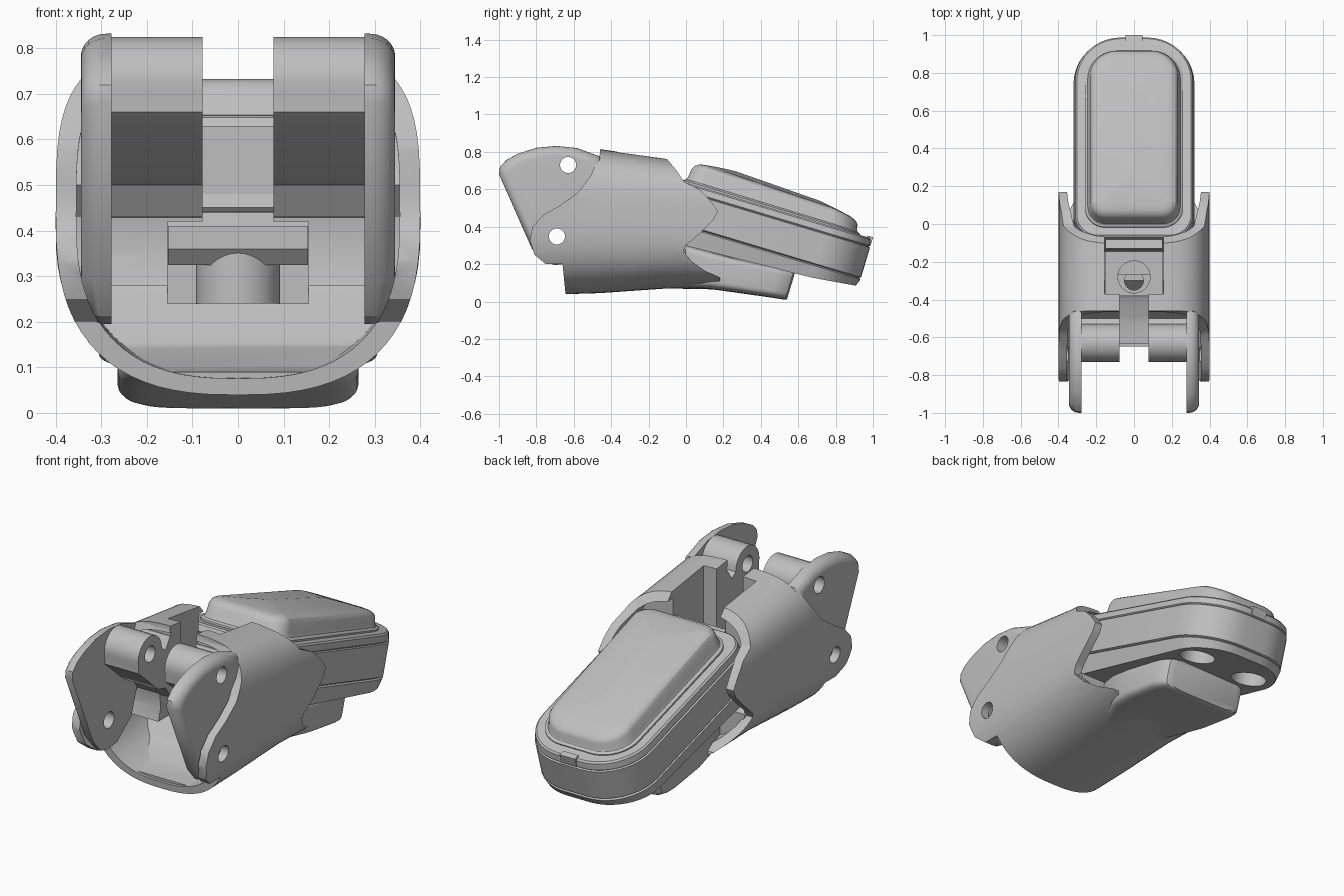
import bpy, bmesh, math
from mathutils import Vector

cube = bpy.data.objects.get("Cube")
if cube:
    bpy.data.objects.remove(cube, do_unlink=True)

grey = bpy.data.materials.new("plain grey")
grey.use_nodes = True
grey.diffuse_color = (0.52, 0.52, 0.52, 1)
grey.node_tree.nodes["Principled BSDF"].inputs["Base Color"].default_value = (0.52, 0.52, 0.52, 1)


def loft(name, rings):
    """Closed solid through rings with equal point counts."""
    bm = bmesh.new()
    loops = [[bm.verts.new(p) for p in ring] for ring in rings]
    n = len(loops[0])
    for a, b in zip(loops, loops[1:]):
        for i in range(n):
            j = (i + 1) % n
            bm.faces.new((a[i], a[j], b[j], b[i]))
    bm.faces.new(loops[0][::-1])
    bm.faces.new(loops[-1])
    bmesh.ops.recalc_face_normals(bm, faces=bm.faces)
    mesh = bpy.data.meshes.new(name)
    bm.to_mesh(mesh)
    bm.free()
    ob = bpy.data.objects.new(name, mesh)
    bpy.context.collection.objects.link(ob)
    mesh.materials.append(grey)
    return ob


def prism(name, poly, x0, x1):
    return loft(name, [[(x, y, z) for y, z in poly] for x in (x0, x1)])


def box(name, x, y, z):
    return prism(name, [(y[0], z[0]), (y[1], z[0]), (y[1], z[1]), (y[0], z[1])], *x)


def circle(cx, cy, r, n=40):
    return [(cx + r * math.cos(math.tau * i / n), cy + r * math.sin(math.tau * i / n)) for i in range(n)]


def rod(name, cy, r, z0, z1):
    return loft(name, [[(x, y, z) for x, y in circle(0, cy, r)] for z in (z0, z1)])


def cut(ob, cutter, op="DIFFERENCE"):
    mod = ob.modifiers.new("cut", "BOOLEAN")
    mod.operation, mod.solver, mod.object = op, "EXACT", cutter
    bpy.context.view_layer.objects.active = ob
    bpy.ops.object.modifier_apply(modifier=mod.name)
    bpy.data.objects.remove(cutter, do_unlink=True)


def pin_holes(ob):
    for y, z in ((-0.63, 0.73), (-0.69, 0.348)):
        cut(ob, prism("pin_cutter", circle(y, z, 0.043, 32), -0.6, 0.6))


# Cuff cross-section: fuller on top, rounder below
def section(y, half, top, bottom, n=72, n_top=3.6, n_bot=2.6, shear=0.0):
    mid, ring = (top + bottom) / 2, []
    for i in range(n):
        c, s = math.cos(math.tau * i / n), math.sin(math.tau * i / n)
        e = 2 / (n_top if s > 0 else n_bot)
        h = (top - bottom) / 2
        z = mid + math.copysign(abs(s) ** e, s) * h
        ring.append((math.copysign(abs(c) ** e, c) * half, y + shear * (z - bottom), z))
    return ring


def cuff_solid(name, wall):
    stations = ((-0.95, 0.84, 0.03), (-0.46, 0.815, 0.045), (-0.1, 0.765, 0.07), (0.4, 0.72, 0.06))
    return loft(name, [section(y, 0.4 - wall, t - wall * 0.8, b + wall * 0.8) for y, t, b in stations])


# Outer cuff, trimmed to its side outline
cuff_side = [(-0.64, 0), (-0.66, 0.2), (-0.75, 0.2), (-0.81, 0.25), (-0.835, 0.33), (-0.82, 0.4),
             (-0.76, 0.465), (-0.68, 0.51), (-0.58, 0.58), (-0.51, 0.67), (-0.48, 0.74), (-0.46, 0.79),
             (-0.46, 0.9), (-0.1, 0.9), (-0.1, 0.76), (-0.05, 0.7), (-0.01, 0.64), (0.07, 0.6),
             (0.13, 0.54), (0.17, 0.485), (0.15, 0.44), (0.08, 0.37), (0, 0.3), (-0.015, 0.27),
             (0.03, 0.215), (0.1, 0.165), (0.18, 0.13), (0.2, -0.05)]
cuff = cuff_solid("outer_cuff", 0)
hollow = cuff_solid("hollow_cutter", 0.045)
for ring_end in (-0.95, 0.4):
    for v in hollow.data.vertices:
        if abs(v.co.y - ring_end) < 0.001:
            v.co.y += 0.02 if ring_end > 0 else -0.02
cut(cuff, hollow)
cut(cuff, prism("side_trim", cuff_side, -0.6, 0.6), "INTERSECT")


def slots(ob):
    cut(ob, box("slot_cutter", (-0.155, 0.155), (-0.37, 0.3), (0.4, 1)))
    cut(ob, box("gap_cutter", (-0.078, 0.078), (-0.9, -0.36), (0.35, 1)))


slots(cuff)
pin_holes(cuff)

# Inner core with floor, overhang and rear wall
core_side = [(-0.63, 0.02), (-0.635, 0.09), (-0.5, 0.1), (-0.38, 0.15), (-0.3, 0.24), (-0.27, 0.28),
             (-0.45, 0.28), (-0.43, 0.35), (-0.44, 0.43), (-0.5, 0.5), (-0.46, 0.62), (-0.45, 0.9),
             (-0.11, 0.9), (-0.11, 0.32), (0, 0.28), (0, 0.02)]
core = cuff_solid("inner_core", 0.035)
cut(core, prism("core_trim", core_side, -0.6, 0.6), "INTERSECT")
slots(core)
cut(core, box("socket_cutter", (-0.155, 0.155), (-0.7, -0.27), (0.24, 0.42)))

# Ledge and stepped socket inside the slot
ledge = prism("socket_ledge", [(-0.35, 0.325), (-0.1, 0.325), (-0.1, 0.41), (-0.38, 0.41), (-0.38, 0.36)], -0.154, 0.154)
cut(ledge, rod("ledge_cutter", -0.28, 0.085, 0.2, 0.6))
socket = rod("socket_tube", -0.28, 0.092, 0.24, 0.36)
cut(socket, rod("socket_bore", -0.3, 0.05, 0.2, 0.5))

# Hinge cheeks and knuckles
cheek_side = [(-1, 0.68), (-0.995, 0.72), (-0.96, 0.757), (-0.9, 0.79), (-0.8, 0.822), (-0.69, 0.832),
              (-0.58, 0.82), (-0.46, 0.775), (-0.4, 0.6), (-0.5, 0.3), (-0.62, 0.205), (-0.7, 0.195),
              (-0.76, 0.21), (-0.825, 0.285)]
knuckle_side = [(-0.63 + 0.1 * math.cos(math.radians(a)), 0.725 + 0.1 * math.sin(math.radians(a)))
                for a in range(0, 196, 15)]
knuckle_side += [(-0.725, 0.66), (-0.56, 0.515), (-0.5, 0.5), (-0.45, 0.43), (-0.38, 0.42), (-0.38, 0.76),
                 (-0.46, 0.76), (-0.5, 0.7)]
centre = Vector((-0.7, 0.54))
for side, s in (("left", 1), ("right", -1)):
    rings = [[(s * 0.278, y, z) for y, z in cheek_side]]
    for k in range(7):
        a = math.radians(15 * k)
        scale = 1 - 0.17 * (1 - math.cos(a))
        x = s * (0.29 + 0.055 * math.sin(a))
        rings.append([(x, *(centre + (Vector(p) - centre) * scale)) for p in cheek_side])
    cheek = loft(side + "_hinge_cheek", rings)
    pin_holes(cheek)
    knuckle = prism(side + "_hinge_knuckle", knuckle_side, s * 0.078, s * 0.282)
    pin_holes(knuckle)

# Sole tongue running back under the base
tongue = [(-0.25, 0.1, 0.08), (0, 0.2, 0.074), (0.12, 0.245, 0.068), (0.25, 0.265, 0.05),
          (0.45, 0.265, 0.022), (0.5, 0.255, 0.014), (0.53, 0.235, 0.01), (0.54, 0.21, 0.012)]
loft("sole_tongue", [section(y, w, 0.3 - 0.26 * max(0, y), b, 64, 8, 6, 0.3 if y > 0.3 else 0)
                     for y, w, b in tongue])


# Tilted frame for the base: u runs back, v is its normal
def tilt(x, u, v):
    return (x, 0.958 * u + 0.287 * v, 0.635 - 0.287 * u + 0.958 * v)


def outline(half, u0, u1, r_front, r_back, inset):
    pts = []
    for su, sx, start, r in ((1, 1, 0, r_back), (1, -1, 90, r_back), (-1, -1, 180, r_front), (-1, 1, 270, r_front)):
        r = max(r - inset, 0.008)
        cx, cu = sx * (half - inset - r), (u1 - inset - r if su > 0 else u0 + inset + r)
        for k in range(11):
            a = math.radians(start + 9 * k)
            pts.append((cx + r * math.cos(a), cu + r * math.sin(a)))
    return pts


def base_ring(v, inset):
    return [tilt(x, u, v) for x, u in outline(0.32, -0.08, 1.042, 0.13, 0.25, inset)]


bottom = [tilt(x, u, -0.325 + 0.06 * max(0, (u - 0.5) / 0.54))
          for x, u in outline(0.32, -0.08, 1.042, 0.13, 0.25, 0.015)]
steps = ((-0.228, 0), (-0.222, 0.01), (-0.216, 0), (-0.05, 0), (-0.046, 0.008), (-0.04, 0.003),
         (-0.008, 0.009), (0, 0.018))
base = loft("base_block", [bottom] + [base_ring(v, i) for v, i in steps])
for s in (1, -1):
    cut(base, loft("foot_hole_cutter", [[tilt(x, u, v) for x, u in circle(s * 0.17, 0.82, 0.09)] for v in (-0.5, -0.16)]))
neck = [(-0.13, 0.42), (0.1, 0.38), (0.1, 0.595), (-0.13, 0.63)]
prism("base_neck", neck, -0.15, 0.15)
loft("rear_clip", [[tilt(x, u, v) for x, u in ((-0.045, 1.01), (0.045, 1.01), (0.045, 1.042), (-0.045, 1.042))]
                   for v in (-0.04, 0.008)])

# Domed pad on the base
pad = []
for h, inset in ((-0.1, -0.02), (0.08, -0.02), (0.16, -0.005), (0.3, 0.002), (0.7, 0.008), (0.88, 0.02),
                 (0.97, 0.04), (1, 0.065), (1.01, 0.13), (1.02, 0.19), (1.02, 0.23)):
    pad.append([tilt(x, u, h * (0.112 + 0.13 * u - 0.185 * u * u)) for x, u in outline(0.24, 0, 0.95, 0.09, 0.15, inset)])
loft("domed_pad", pad)

# Smooth shading with crisp edges
bpy.ops.object.select_all(action="DESELECT")
for ob in bpy.context.scene.objects:
    if ob.type == "MESH":
        ob.select_set(True)
        bpy.context.view_layer.objects.active = ob
bpy.ops.object.shade_smooth_by_angle(angle=math.radians(32))
